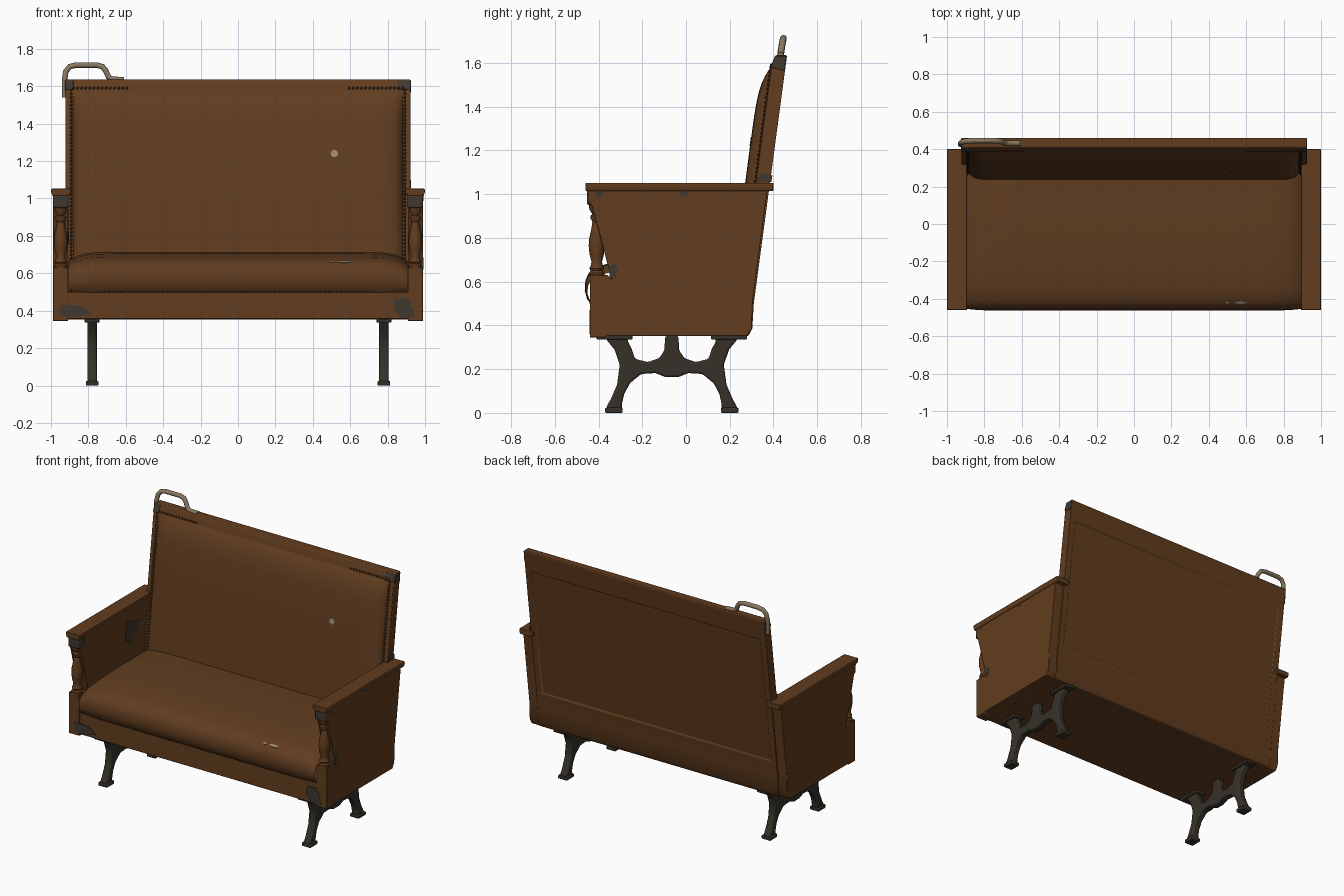
import bpy, bmesh, math
from mathutils import Vector

if "Cube" in bpy.data.objects:
    bpy.data.objects.remove(bpy.data.objects["Cube"])


def material(name, rgb):
    m = bpy.data.materials.new(name)
    m.diffuse_color = (*rgb, 1)
    m.use_nodes = True
    m.node_tree.nodes["Principled BSDF"].inputs["Base Color"].default_value = m.diffuse_color
    return m


WOOD = material("brown_wood", (0.122, 0.046, 0.013))
LEATHER = material("brown_leather", (0.118, 0.046, 0.014))
IRON = material("dark_iron", (0.037, 0.031, 0.022))
METAL = material("dull_brass", (0.25, 0.19, 0.12))
WORN = material("worn_grey", (0.05, 0.04, 0.03))
PALE = material("pale_scuff", (0.36, 0.27, 0.16))
TRIM = material("dark_trim", (0.065, 0.027, 0.01))


def finish(name, bm, mat, bevel=0, smooth=True):
    bmesh.ops.recalc_face_normals(bm, faces=bm.faces)
    for f in bm.faces:
        f.smooth = smooth
    me = bpy.data.meshes.new(name)
    bm.to_mesh(me)
    bm.free()
    me.set_sharp_from_angle(angle=math.radians(35))
    me.materials.append(mat)
    ob = bpy.data.objects.new(name, me)
    bpy.context.collection.objects.link(ob)
    if bevel:
        mod = ob.modifiers.new("soft_edges", "BEVEL")
        mod.width = bevel
        mod.segments = 2
    return ob


def prism_mesh(pts, axis, a, b):
    """Outline in the two other axes, extruded along axis from a to b."""
    bm = bmesh.new()

    def co(p, t):
        c = list(p)
        c.insert(axis, t)
        return c
    va = [bm.verts.new(co(p, a)) for p in pts]
    vb = [bm.verts.new(co(p, b)) for p in pts]
    bm.faces.new(va)
    bm.faces.new(vb)
    for i in range(len(pts)):
        j = (i + 1) % len(pts)
        bm.faces.new((va[i], va[j], vb[j], vb[i]))
    bmesh.ops.recalc_face_normals(bm, faces=bm.faces)
    return bm


def prism(name, pts, axis, a, b, mat, bevel=0):
    return finish(name, prism_mesh(pts, axis, a, b), mat, bevel)


def box(name, x, y, z, mat, bevel=0):
    return prism(name, [(y[0], z[0]), (y[1], z[0]), (y[1], z[1]), (y[0], z[1])],
                 0, x[0], x[1], mat, bevel)


def lathe(name, rings, x, y, mat, n=16):
    bm = bmesh.new()
    loops = [[bm.verts.new((x + r * math.cos(k * math.tau / n),
                            y + r * math.sin(k * math.tau / n), z)) for k in range(n)]
             for r, z in rings]
    for la, lb in zip(loops, loops[1:]):
        for k in range(n):
            bm.faces.new((la[k], la[(k + 1) % n], lb[(k + 1) % n], lb[k]))
    bm.faces.new(loops[0])
    bm.faces.new(loops[-1])
    return finish(name, bm, mat)


def sheet(name, fn, us, vs, mat):
    """Cushion surface sampled from a function."""
    bm = bmesh.new()
    g = [[bm.verts.new(fn(u, v)) for v in vs] for u in us]
    for i in range(len(us) - 1):
        for j in range(len(vs) - 1):
            bm.faces.new((g[i][j], g[i + 1][j], g[i + 1][j + 1], g[i][j + 1]))
    return finish(name, bm, mat)


def studs(name, points, r, mat):
    bm = bmesh.new()
    for p in points:
        c = bmesh.ops.create_icosphere(bm, subdivisions=1, radius=r)
        bmesh.ops.translate(bm, verts=c["verts"], vec=p)
    finish(name, bm, mat)


def disc(name, centre, normal, rx, ry, mat):
    bm = bmesh.new()
    bmesh.ops.create_cone(bm, cap_ends=True, segments=12, radius1=1, radius2=1, depth=0.006)
    bmesh.ops.scale(bm, verts=bm.verts, vec=(rx, ry, 1))
    ob = finish(name, bm, mat)
    ob.location = centre
    ob.rotation_euler = normal


def back_front(z):
    """Front plane of the leaning back frame."""
    return 0.245 + 0.133 * (z - 0.5)


def spaced(n):
    return [math.sin(math.pi / 2 * (2 * i / n - 1)) for i in range(n + 1)]


# leaning back board with a shallow recessed rear panel
bm = prism_mesh([(0.24, 0.352), (0.285, 0.352), (0.303, 0.385), (0.31, 0.5), (0.462, 1.635),
                 (0.41, 1.635), (0.39, 1.585), (0.245, 0.5)], 0, -0.922, 0.922)
rear = [f for f in bm.faces if f.normal.y > 0.9 and f.calc_area() > 1]
bmesh.ops.inset_region(bm, faces=rear, thickness=0.06, depth=0)
for v in rear[0].verts:
    dz = -0.1 if v.co.z > 1 else 0.06
    v.co += Vector((0, 0.134 * dz, dz))
bmesh.ops.inset_region(bm, faces=rear, thickness=0.006, depth=-0.007)
finish("back_board", bm, WOOD, 0.005)


# back cushion
def back_point(u, v):
    z = 1.0425 + 0.5425 * v
    bulge = 0.052 * (1 - 0.4 * max(0, -v)) * (1 - abs(u) ** 36) * (1 - max(0, v) ** 8)
    return (0.883 * u, back_front(z) + 0.004 - bulge, z)


sheet("back_cushion", back_point, spaced(32), spaced(24), LEATHER)

# seat cushion
SEAT = [(-0.432, 0.495), (-0.452, 0.52), (-0.463, 0.56), (-0.46, 0.605), (-0.445, 0.64),
        (-0.41, 0.667), (-0.34, 0.688), (-0.2, 0.705), (0, 0.715), (0.28, 0.712)]


def seat_point(u, i):
    y, z = SEAT[i]
    drop = abs(u) ** 16
    return (0.905 * u, y + (0.012 * drop if y < -0.4 else 0), z - 0.045 * drop * (z - 0.495) / 0.2)


sheet("seat_cushion", seat_point, spaced(32), range(len(SEAT)), LEATHER)

# seat base and front rail
box("seat_base", (-0.915, 0.915), (-0.434, 0.285), (0.355, 0.5), WOOD, 0.004)

# stud trims around the cushions
zs = [0.68 + 0.02 * i for i in range(46)]
studs("back_studs", [(s * 0.892, back_front(z) - 0.001, z) for z in zs for s in (-1, 1)]
      + [(s * (0.88 - 0.022 * i), back_front(1.59), 1.59) for i in range(14) for s in (-1, 1)],
      0.008, TRIM)
studs("seat_studs", [(-0.89 + 0.0222 * i, -0.436, 0.503 + 0.012 * (abs(i - 40) / 40) ** 4)
                     for i in range(81)], 0.007, TRIM)

SIDE = [(-0.44, 0.345), (-0.37, 0.345), (-0.36, 0.352), (0.28, 0.352), (0.3, 0.385),
        (0.306, 0.52), (0.373, 1.025), (-0.45, 1.025), (-0.446, 0.975), (-0.43, 0.945),
        (-0.385, 0.78), (-0.342, 0.615), (-0.36, 0.63), (-0.44, 0.63)]
SPINDLE = [(0.036, 0.625), (0.036, 0.64), (0.028, 0.65), (0.034, 0.66), (0.028, 0.672),
           (0.024, 0.69), (0.033, 0.725), (0.037, 0.765), (0.034, 0.8), (0.024, 0.845),
           (0.02, 0.875), (0.029, 0.89), (0.029, 0.9), (0.021, 0.91), (0.034, 0.93), (0.036, 0.955)]
# half outline of an iron leg: distance from its middle, height
LEG = [(0.03, 0.352), (0.034, 0.285), (0.058, 0.25), (0.11, 0.232), (0.168, 0.247),
       (0.182, 0.29), (0.2, 0.325), (0.2, 0.345), (0.3, 0.345), (0.295, 0.33), (0.262, 0.29),
       (0.238, 0.22), (0.25, 0.13), (0.28, 0.06), (0.298, 0.03), (0.298, 0.01), (0.228, 0.01),
       (0.228, 0.04), (0.218, 0.085), (0.192, 0.135), (0.14, 0.178), (0.075, 0.182), (0.03, 0.164)]
MID = -0.065

for s, side in ((-1, "left"), (1, "right")):
    # arm panel, cap, front moulding and turned spindle
    prism(side + "_arm_panel", SIDE, 0, s * 0.908, s * 0.989, WOOD, 0.003)
    prism(side + "_arm_cap", [(s * 0.905, 1.015), (s * 0.892, 1.035), (s * 0.893, 1.052),
                              (s * 0.998, 1.052), (s, 1.035), (s * 0.993, 1.015)],
          1, -0.46, 0.4, WOOD, 0.003)
    box(side + "_arm_moulding", sorted((s * 0.905, s * 0.988)), (-0.453, -0.385), (0.95, 1.018),
        WORN, 0.008)
    lathe(side + "_arm_spindle", SPINDLE, s * 0.948, -0.408, WOOD)

    # iron leg with feet and mounting pads
    pts = [(MID + d, z) for d, z in LEG] + [(MID - d, z) for d, z in reversed(LEG)]
    prism(side + "_leg", pts, 0, s * 0.78 - 0.025, s * 0.78 + 0.025, IRON, 0.009)
    for e in (-1, 1):
        y = MID + e * 0.265
        box(side + "_foot", (s * 0.78 - 0.034, s * 0.78 + 0.034), (y - 0.04, y + 0.04),
            (0, 0.024), IRON, 0.005)
        y = MID + e * 0.262
        box(side + "_leg_pad", (s * 0.78 - 0.04, s * 0.78 + 0.04), (y - 0.083, y + 0.083),
            (0.336, 0.355), IRON, 0.004)

# bent grab handle on the top left corner
curve = bpy.data.curves.new("grab_handle", "CURVE")
curve.dimensions = "3D"
curve.bevel_depth = 0.015
curve.bevel_resolution = 3
curve.use_fill_caps = True
path = [(-0.926, 0.425, 1.54), (-0.927, 0.432, 1.64), (-0.92, 0.438, 1.68), (-0.9, 0.443, 1.705),
        (-0.865, 0.446, 1.713), (-0.755, 0.446, 1.713), (-0.725, 0.444, 1.705),
        (-0.708, 0.44, 1.685), (-0.692, 0.435, 1.65), (-0.675, 0.432, 1.638), (-0.61, 0.432, 1.634)]
spline = curve.splines.new("POLY")
spline.points.add(len(path) - 1)
for p, c in zip(spline.points, path):
    p.co = (*c, 1)
spline.use_smooth = True
curve.materials.append(METAL)
handle = bpy.data.objects.new("grab_handle", curve)
bpy.context.collection.objects.link(handle)

# worn corners on the rail, back frame and arms
prism("worn_rail_left", [(-0.955, 0.375), (-0.9, 0.362), (-0.78, 0.385), (-0.84, 0.425),
                         (-0.945, 0.435)], 1, -0.442, -0.433, WORN)
prism("worn_rail_right", [(0.87, 0.362), (0.945, 0.36), (0.94, 0.4), (0.91, 0.47), (0.84, 0.465),
                          (0.83, 0.42)], 1, -0.442, -0.433, WORN)
TOP = [(0.386, 1.58), (0.452, 1.565), (0.459, 1.631), (0.406, 1.631)]
prism("worn_corner_right", TOP, 0, 0.855, 0.925, WORN, 0.003)
prism("worn_corner_left", TOP, 0, -0.925, -0.88, WORN, 0.003)
prism("worn_back_side", [(0.325, 1.055), (0.39, 1.055), (0.395, 1.085), (0.36, 1.1), (0.325, 1.075)],
      0, 0.918, 0.925, WORN)
prism("worn_arm_inside", [(0.06, 0.82), (0.13, 0.76), (0.22, 0.9), (0.08, 0.94)],
      0, -0.91, -0.904, WORN)
prism("worn_post_side", [(-0.348, 0.62), (-0.32, 0.62), (-0.31, 0.66), (-0.33, 0.685), (-0.355, 0.67)],
      0, 0.984, 0.991, WORN)
disc("worn_arm_side", (0.988, -0.4, 1.0), (0, math.pi / 2, 0), 0.014, 0.018, WORN)
disc("worn_arm_side_rear", (0.988, -0.01, 1.005), (0, math.pi / 2, 0), 0.012, 0.018, WORN)

# pale scuffs on the cushions
disc("scuff_back", (0.515, back_front(1.24) - 0.047, 1.24), (math.radians(82), 0, 0),
     0.02, 0.02, PALE)
disc("scuff_seat", (0.57, -0.418, 0.662), (math.radians(36), 0, 0), 0.035, 0.009, PALE)
disc("scuff_seat_small", (0.5, -0.418, 0.662), (math.radians(36), 0, 0), 0.012, 0.007, PALE)
